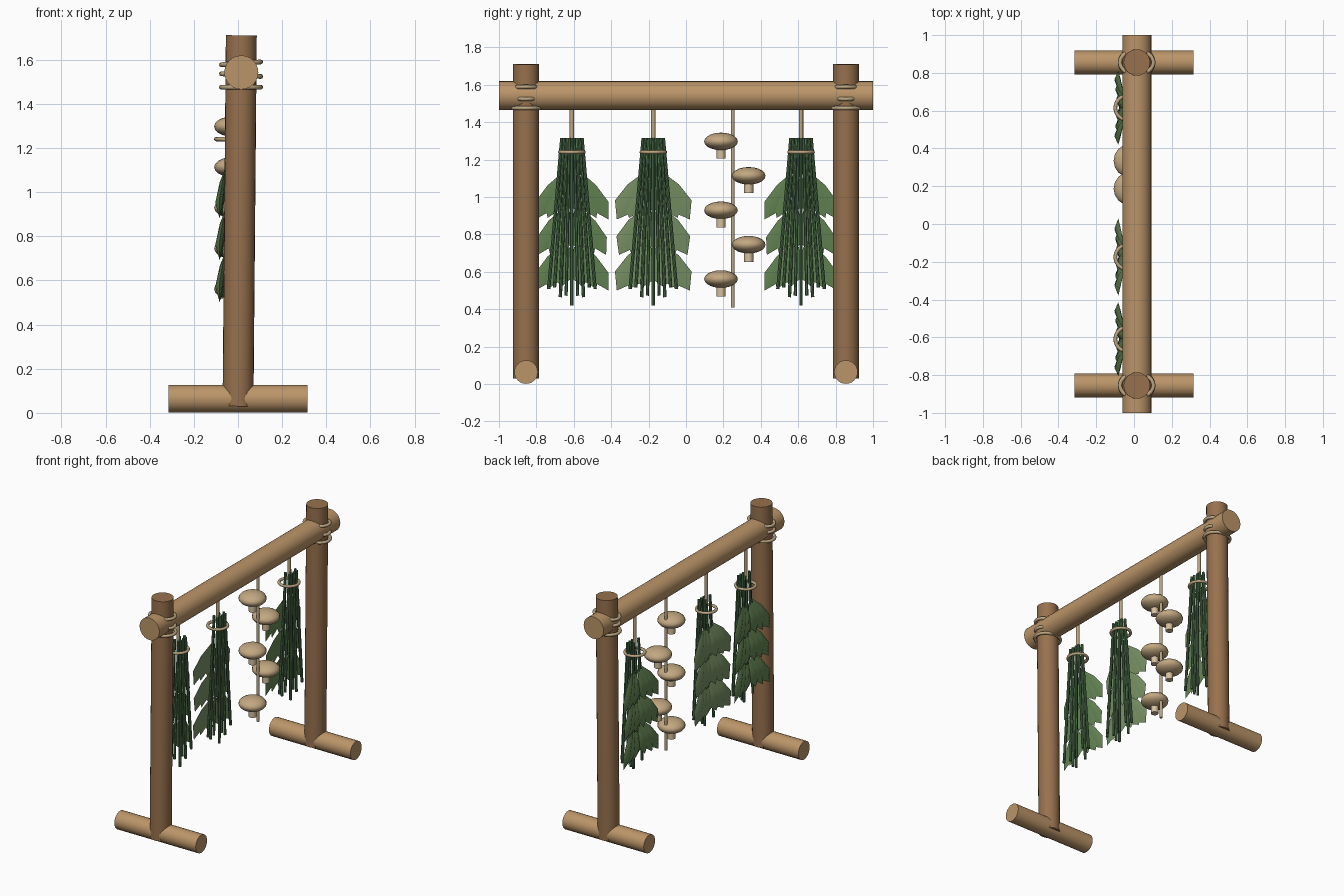
import bpy, bmesh, math
from mathutils import Vector

if "Cube" in bpy.data.objects:
    bpy.data.objects.remove(bpy.data.objects["Cube"])


def material(name, rgb):
    m = bpy.data.materials.new(name)
    m.diffuse_color = (*rgb, 1)
    m.use_nodes = True
    m.node_tree.nodes["Principled BSDF"].inputs["Base Color"].default_value = m.diffuse_color
    return m


POST = material("dark_wood", (0.31, 0.165, 0.075))
WOOD = material("light_wood", (0.50, 0.30, 0.14))
ROPE = material("rope", (0.50, 0.38, 0.22))
CAP = material("mushroom_cap", (0.54, 0.39, 0.22))
STALK = material("mushroom_stalk", (0.66, 0.53, 0.34))
STEM = material("herb_stem", (0.085, 0.19, 0.085))
LEAF = material("herb_leaf", (0.13, 0.24, 0.09))
LEAF_LIGHT = material("herb_leaf_light", (0.19, 0.29, 0.13))


def finish(name, mat, angle=40):
    o = bpy.context.object
    o.name = name
    o.data.materials.append(mat)
    bpy.ops.object.shade_smooth_by_angle(angle=math.radians(angle))
    return o


def rod(name, a, b, r, mat, sides=24):
    a, b = Vector(a), Vector(b)
    d = b - a
    bpy.ops.mesh.primitive_cylinder_add(vertices=sides, radius=r, depth=d.length,
                                        location=(a + b) / 2,
                                        rotation=d.to_track_quat('Z', 'Y').to_euler())
    return finish(name, mat)


def ring(name, loc, rx, ry, minor, mat, rot=(0, 0, 0)):
    bpy.ops.mesh.primitive_torus_add(major_segments=24, minor_segments=8, major_radius=1,
                                     minor_radius=0.01, location=loc, rotation=rot)
    o = bpy.context.object
    # rebuild the tube as an oval with an even thickness
    for v in o.data.vertices:
        a = math.atan2(v.co.y, v.co.x)
        k = (math.hypot(v.co.x, v.co.y) - 1) * minor / 0.01
        v.co = ((rx + k) * math.cos(a), (ry + k) * math.sin(a), v.co.z * minor / 0.01)
    return finish(name, mat, 60)


def add_leaf(bm, base, tip, w, thick):
    # leaf with a pointed base and tip, widest past the middle, bowed to -x
    base, tip = Vector(base), Vector(tip)
    axis = tip - base
    side = Vector((0, -axis.z, axis.y)).normalized()
    out = Vector((-1, 0, 0))
    first, last = bm.verts.new(base), bm.verts.new(tip)
    rows = []
    for t, k, bow in ((0.35, 0.75, 0.008), (0.72, 1.0, 0.010)):
        c = base + axis * t + out * bow
        rows.append([bm.verts.new(c + p) for p in
                     (side * w * k, out * thick * k, -side * w * k, -out * thick * k * 0.6)])
    for i in range(4):
        j = (i + 1) % 4
        bm.faces.new((first, rows[0][i], rows[0][j]))
        bm.faces.new((rows[0][i], rows[1][i], rows[1][j], rows[0][j]))
        bm.faces.new((rows[1][i], last, rows[1][j]))


# frame: feet, posts, beam and rope lashings
for s, side in ((-1, "front"), (1, "back")):
    y = 0.855 * s
    rod(side + "_foot", (-0.315, y, 0.064), (0.315, y, 0.064), 0.063, WOOD)
    rod(side + "_post", (0, y, 0.03), (0.015, y, 1.71), 0.07, POST)
    for i, (z, ry, tilt) in enumerate(((1.475, 0.075, 0), (1.53, 0.06, 4), (1.583, 0.064, -4))):
        ring(f"{side}_lashing_{i + 1}", (0.014, y, z), 0.089, ry, 0.011, ROPE,
             (0, math.radians(tilt), 0))
rod("beam", (0.015, -1, 1.542), (0.015, 1, 1.542), 0.077, WOOD)


# hanging herb bundles: cord, tie, fanned stems, three tiers of leaves
def herb_bundle(name, y, w, leaf_mat):
    x = -0.035
    rod(name + "_cord", (x, y, 1.28), (x, y, 1.50), 0.012, ROPE, 10)
    ring(name + "_tie", (x, y, 1.24), 0.064, 0.064, 0.010, ROPE)
    for i in range(-4, 5):
        dx = 0.035 if i % 2 else (-0.012 if i % 4 else 0.012)
        rod(f"{name}_stem_{i + 5}", (x + dx * 0.8, y + i * 0.0135, 1.315),
            (x + dx, y + i * 0.031, 0.42 + 0.022 * abs(i) + (0.03 if i % 2 else 0)),
            0.009, STEM, 8)
    bm = bmesh.new()
    for tier in range(3):
        z = 1.135 - tier * 0.19
        for s in (-1, 1):
            for k in range(3):
                spread = (0.195, 0.13, 0.06)[k]
                b = (x - 0.012, y + s * (0.045 - 0.016 * k), z - 0.01 * k)
                t = (x - 0.048 + 0.006 * k, y + s * (spread - (0.012 if tier == 1 else 0)),
                     z - 0.255 + 0.008 * k)
                add_leaf(bm, b, t, w, 0.020)
    bmesh.ops.recalc_face_normals(bm, faces=bm.faces)
    me = bpy.data.meshes.new(name + "_leaves")
    bm.to_mesh(me)
    bm.free()
    o = bpy.data.objects.new(name + "_leaves", me)
    bpy.context.collection.objects.link(o)
    bpy.ops.object.select_all(action='DESELECT')
    o.select_set(True)
    bpy.context.view_layer.objects.active = o
    finish(name + "_leaves", leaf_mat, 60)


herb_bundle("front_herbs", -0.61, 0.048, LEAF)
herb_bundle("middle_herbs", -0.175, 0.06, LEAF_LIGHT)
herb_bundle("back_herbs", 0.615, 0.048, LEAF)

# string of drying mushrooms
rod("mushroom_string", (-0.02, 0.25, 0.41), (-0.02, 0.25, 1.50), 0.010, ROPE, 10)
for i in range(5):
    y, z = (0.335 if i % 2 else 0.187), 1.297 - 0.184 * i
    bpy.ops.mesh.primitive_uv_sphere_add(segments=16, ring_count=10, radius=1,
                                         location=(-0.018, y, z))
    bpy.context.object.scale = (0.09, 0.09, 0.047)
    finish(f"mushroom_cap_{i + 1}", CAP, 60)
    rod(f"mushroom_stalk_{i + 1}", (-0.018, y, z - 0.092), (-0.018, y, z - 0.02), 0.025, STALK, 12)
